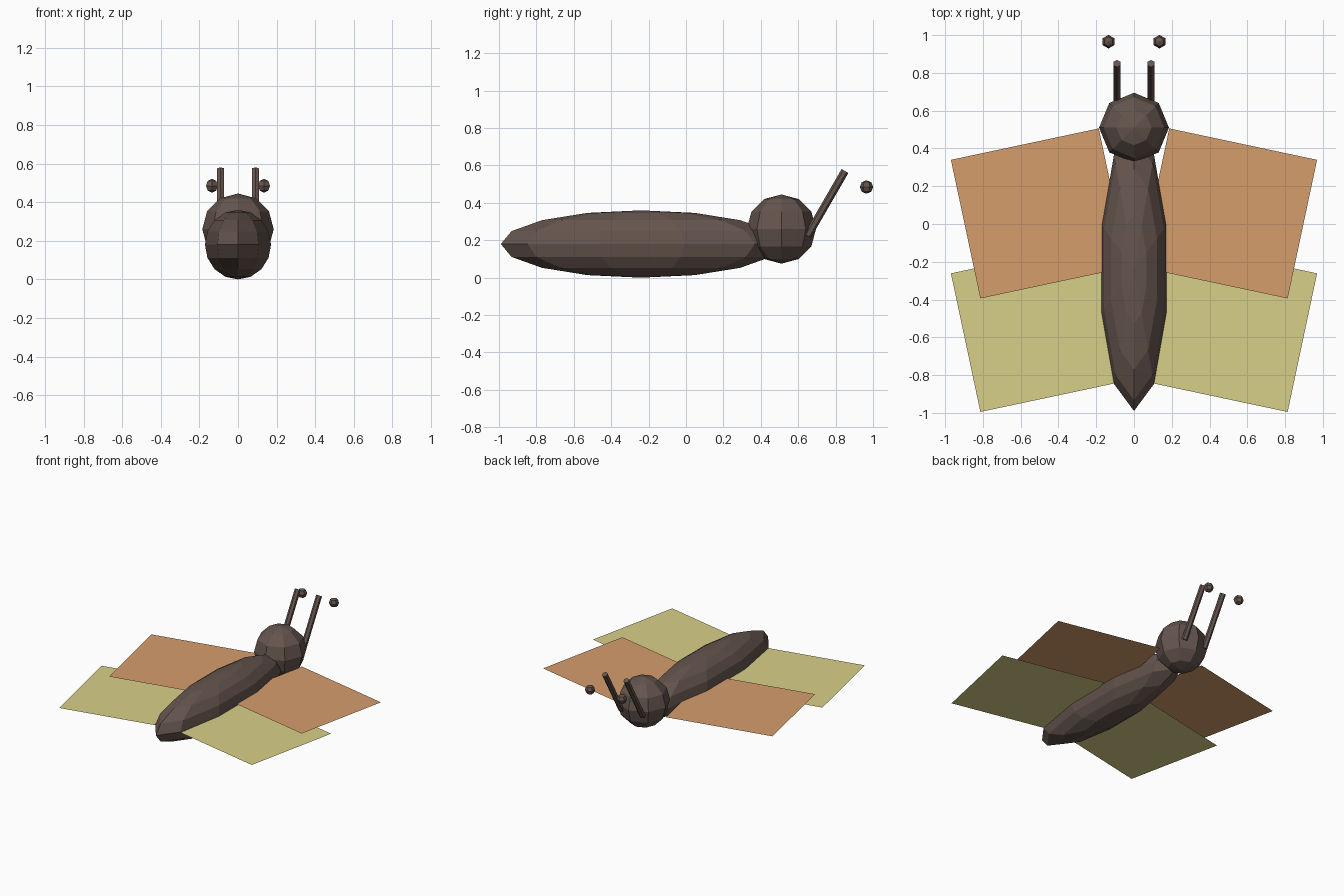
import bpy, bmesh
from math import radians
from mathutils import Matrix

if "Cube" in bpy.data.objects:
    bpy.data.objects.remove(bpy.data.objects["Cube"])


def material(name, rgb):
    m = bpy.data.materials.new(name)
    m.diffuse_color = (*rgb, 1)
    m.use_nodes = True
    m.node_tree.nodes["Principled BSDF"].inputs["Base Color"].default_value = m.diffuse_color
    return m


BROWN = material("dark_brown", (0.13, 0.09, 0.075))
ORANGE = material("orange", (0.66, 0.34, 0.15))
YELLOW = material("pale_yellow", (0.69, 0.63, 0.25))


def finish(name, bm, mat, matrix):
    bm.transform(matrix)
    mesh = bpy.data.meshes.new(name)
    bm.to_mesh(mesh)
    bm.free()
    mesh.materials.append(mat)
    obj = bpy.data.objects.new(name, mesh)
    bpy.context.collection.objects.link(obj)
    return obj


def ellipsoid(name, loc, radii, segments, rings):
    bm = bmesh.new()
    bmesh.ops.create_uvsphere(bm, u_segments=segments, v_segments=rings, radius=1)
    return finish(name, bm, BROWN,
                  Matrix.Translation(loc) @ Matrix.Diagonal((*radii, 1)))


def rod(name, loc, tilt, radius, length, sides):
    bm = bmesh.new()
    bmesh.ops.create_cone(bm, cap_ends=True, segments=sides, radius1=radius,
                          radius2=radius, depth=length)
    return finish(name, bm, BROWN,
                  Matrix.Translation(loc) @ Matrix.Rotation(tilt, 4, 'X'))


def wing(name, loc, turn, width, depth, mat):
    bm = bmesh.new()
    bmesh.ops.create_grid(bm, x_segments=1, y_segments=1, size=0.5)
    return finish(name, bm, mat,
                  Matrix.Translation(loc) @ Matrix.Rotation(turn, 4, 'Z')
                  @ Matrix.Diagonal((width, depth, 1, 1)))


# Long faceted body and round head
ellipsoid("body", (0, -0.24, 0.18), (0.18, 0.75, 0.18), 10, 8)
ellipsoid("head", (0, 0.51, 0.26), (0.185, 0.185, 0.185), 8, 6)

# Wings and antennae on both sides
for side, s in (("left", -1), ("right", 1)):
    turn = radians(-12) * s
    wing(f"fore_wing_{side}", (0.5 * s, 0.056, 0.185), turn, 0.8, 0.75, ORANGE)
    wing(f"hind_wing_{side}", (0.5 * s, -0.545, 0.175), turn, 0.8, 0.75, YELLOW)
    rod(f"antenna_{side}", (0.09 * s, 0.75, 0.397), radians(-30), 0.021, 0.4, 6)
    ellipsoid(f"antenna_tip_{side}", (0.135 * s, 0.965, 0.485), (0.036,) * 3, 6, 4)
